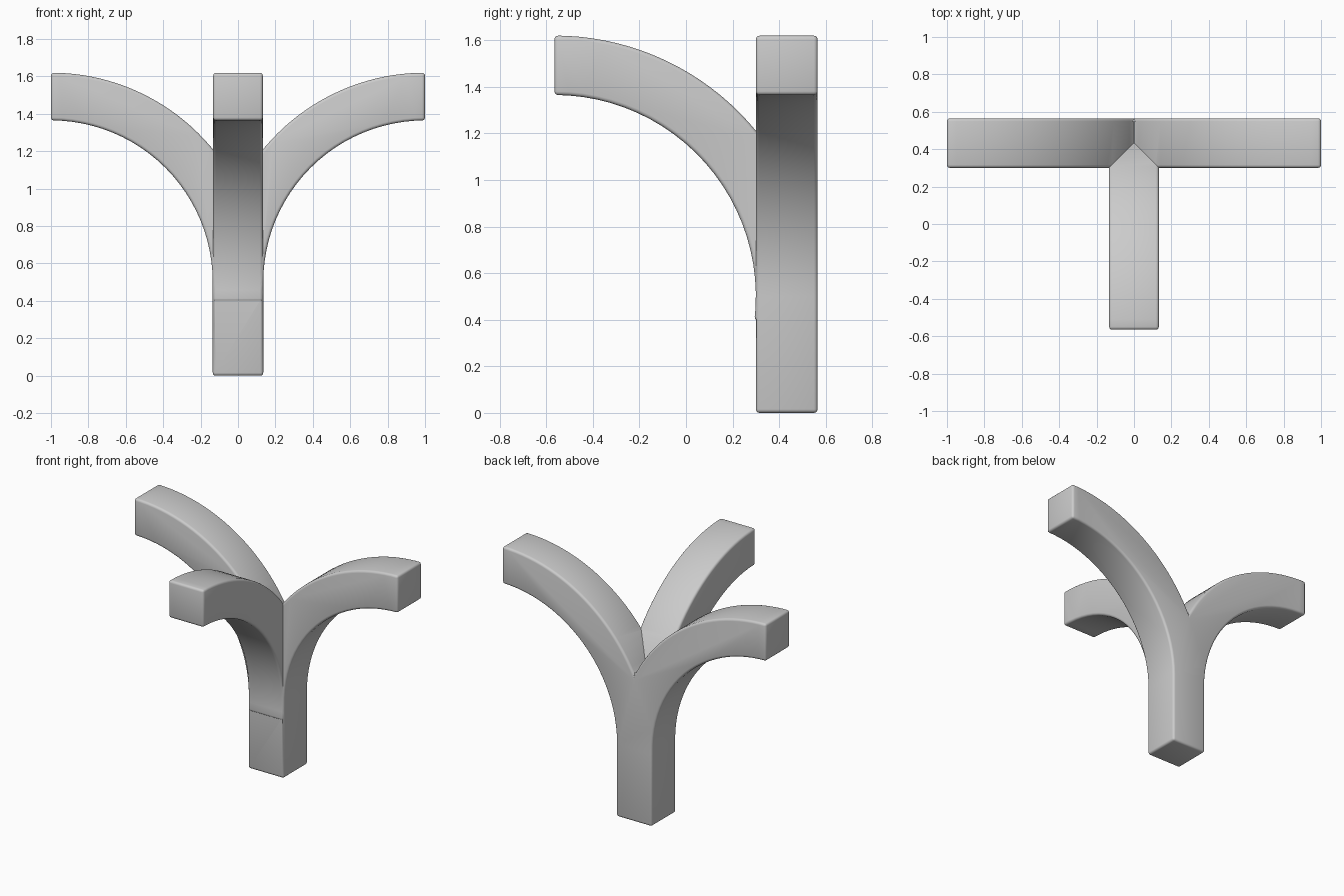
import bpy, bmesh, math
from mathutils import Vector

if "Cube" in bpy.data.objects:
    bpy.data.objects.remove(bpy.data.objects["Cube"])

R_IN, R_OUT, Z0 = 0.865, 1.12, 0.50   # arm curve: lower radius, upper radius, centre height
STEPS = 24


def arc(radius, a0, a1):
    """Points (distance back from the arm tip, height) along an arc."""
    return [(radius * math.cos(a0 + (a1 - a0) * i / STEPS),
             Z0 + radius * math.sin(a0 + (a1 - a0) * i / STEPS)) for i in range(STEPS + 1)]


def apply(obj, name):
    bpy.context.view_layer.objects.active = obj
    bpy.ops.object.modifier_apply(modifier=name)


def prism(name, points, depth):
    """Extrude a 3D profile along a vector and round its edges."""
    bm = bmesh.new()
    face = bm.faces.new([bm.verts.new(p) for p in points])
    ext = bmesh.ops.extrude_face_region(bm, geom=[face])
    bmesh.ops.translate(bm, vec=Vector(depth),
                        verts=[v for v in ext["geom"] if isinstance(v, bmesh.types.BMVert)])
    bmesh.ops.recalc_face_normals(bm, faces=bm.faces[:])
    mesh = bpy.data.meshes.new(name)
    bm.to_mesh(mesh)
    bm.free()
    obj = bpy.data.objects.new(name, mesh)
    bpy.context.collection.objects.link(obj)
    bev = obj.modifiers.new("round", "BEVEL")
    bev.width, bev.segments = 0.016, 3
    bev.limit_method, bev.angle_limit = "ANGLE", math.radians(35)
    apply(obj, "round")
    return obj


# Trunk with left and right arms: one Y-shaped profile
lower = arc(R_IN, 0, math.pi / 2)
upper = arc(R_OUT, math.pi / 2, math.acos(1.0 / R_OUT))
right = [(0.135, 0)] + [(1 - u, z) for u, z in lower + upper]
left = [(-x, z) for x, z in reversed(right[:-1])]
trunk = prism("branching_post", [(x, 0.30, z) for x, z in right + left], (0, 0.265, 0))

# Front arm: same curve, running into the trunk
profile = arc(R_IN, -0.12, math.pi / 2) + arc(R_OUT, math.pi / 2, math.acos(1.04 / R_OUT))
profile = [(0.5 + 0.54, 0.40)] + profile
profile = [(0.96, 0.40)] + profile[1:] + [(1.04, 0.45)]
front = prism("front_arm", [(-0.133, -0.565 + u, z) for u, z in profile], (0.266, 0, 0))

# Join into a single solid
join = trunk.modifiers.new("join", "BOOLEAN")
join.operation, join.solver, join.object = "UNION", "EXACT", front
apply(trunk, "join")
bpy.data.objects.remove(front, do_unlink=True)

bpy.ops.object.select_all(action="DESELECT")
trunk.select_set(True)
bpy.context.view_layer.objects.active = trunk
bpy.ops.object.shade_smooth_by_angle(angle=math.radians(35))
